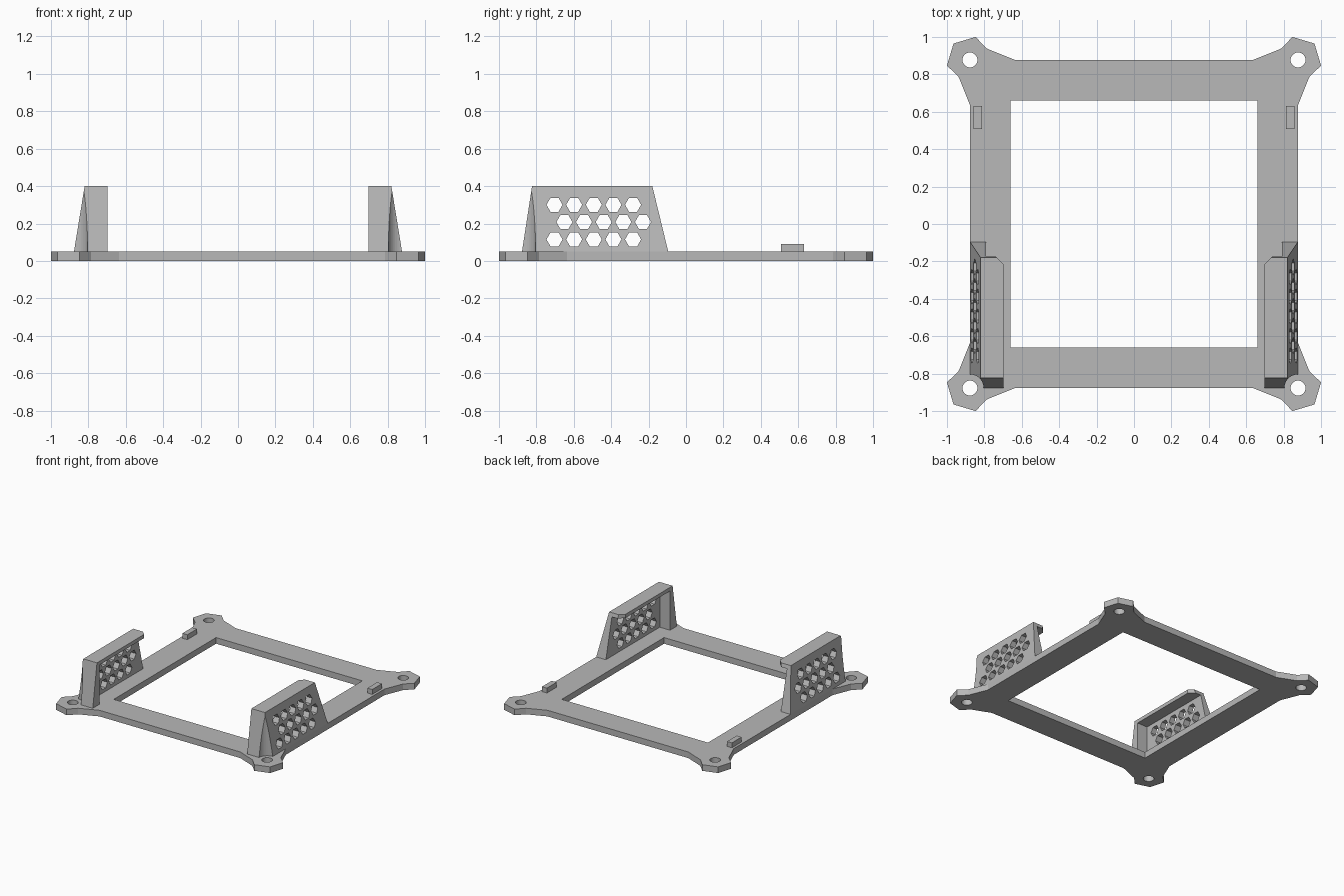
import bpy
import bmesh
from math import cos, sin, pi

cube = bpy.data.objects.get("Cube")
if cube:
    bpy.data.objects.remove(cube, do_unlink=True)

grey = bpy.data.materials.new("light grey plastic")
grey.use_nodes = True
GREY = (0.48, 0.48, 0.48, 1)
grey.diffuse_color = GREY
grey.node_tree.nodes["Principled BSDF"].inputs["Base Color"].default_value = GREY

OUT, IN, T, TOP = 0.877, 0.66, 0.05, 0.4


def loft(name, *solids):
    """One object from solids, each a (bottom ring, top ring) pair."""
    bm = bmesh.new()
    for low, high in solids:
        a = [bm.verts.new(p) for p in low]
        b = [bm.verts.new(p) for p in high]
        bm.faces.new(a)
        bm.faces.new(b)
        for i in range(len(a)):
            j = (i + 1) % len(a)
            bm.faces.new((a[i], a[j], b[j], b[i]))
    bmesh.ops.recalc_face_normals(bm, faces=bm.faces)
    mesh = bpy.data.meshes.new(name)
    bm.to_mesh(mesh)
    bm.free()
    mesh.materials.append(grey)
    obj = bpy.data.objects.new(name, mesh)
    bpy.context.collection.objects.link(obj)
    return obj


def prism(pts, z0, z1):
    return [(x, y, z0) for x, y in pts], [(x, y, z1) for x, y in pts]


def rect(x0, x1, y0, y1):
    return [(x0, y0), (x1, y0), (x1, y1), (x0, y1)]


def circle(cx, cy, r, n):
    return [(cx + r * cos(2 * pi * i / n), cy + r * sin(2 * pi * i / n)) for i in range(n)]


def apply_modifier(obj, mod):
    bpy.context.view_layer.objects.active = obj
    bpy.ops.object.modifier_apply(modifier=mod.name)


def cut(obj, *solids):
    cutter = loft("cutter", *solids)
    cutter.hide_render = True
    mod = obj.modifiers.new("cut", "BOOLEAN")
    mod.operation = "DIFFERENCE"
    mod.solver = "EXACT"
    mod.object = cutter
    apply_modifier(obj, mod)
    bpy.data.objects.remove(cutter, do_unlink=True)


def mirror(obj):
    apply_modifier(obj, obj.modifiers.new("mirror", "MIRROR"))


# Base frame: one lug outline, repeated round the four corners
half = [(OUT, 0.636), (0.938, 0.787), (1.0, 0.847)]
lug = half + [(0.965, 0.965)] + [(y, x) for x, y in reversed(half)]
outline = []
for k in range(4):
    c, s = round(cos(k * pi / 2)), round(sin(k * pi / 2))
    outline += [(c * x - s * y, s * x + c * y) for x, y in lug]
frame = loft("base_frame", prism(outline, 0, T))
cut(frame, prism(rect(-IN, IN, -IN, IN), -0.1, 0.2))
cut(frame, *[prism(circle(sx * OUT, sy * OUT, 0.04, 32), -0.1, 0.2)
             for sx in (-1, 1) for sy in (-1, 1)])

# Side brackets: tapered block hollowed into outer wall, front wall and top lip
bracket = loft("side_brackets", (
    [(x, y, T) for x, y in rect(0.697, OUT, -OUT, -0.095)],
    [(x, y, TOP) for x, y in rect(0.697, 0.82, -0.823, -0.18)]))
cut(bracket, prism(rect(0.5, 0.79, -0.79, 0.2), -0.1, TOP - 0.03))

# Clearance for the screw head and chamfer on the lip
cut(bracket, prism(circle(OUT, -OUT, 0.073, 48), -0.1, 0.6))
cut(bracket, prism([(0.677, -0.235), (0.757, -0.155), (0.677, -0.155)], 0.3, 0.6))

# Honeycomb vents through the outer wall
vents = []
for row, z in enumerate((0.115, 0.208, 0.3)):
    for col in range(5):
        y = -0.703 + 0.105 * col + (0.053 if row == 1 else 0)
        ring = circle(y, z, 0.043, 6)
        vents.append(([(0.7, a, b) for a, b in ring], [(0.95, a, b) for a, b in ring]))
cut(bracket, *vents)
mirror(bracket)

# Small locating tabs at the rear
tabs = loft("locating_tabs", prism(rect(0.813, 0.857, 0.507, 0.632), T, 0.09))
mirror(tabs)
